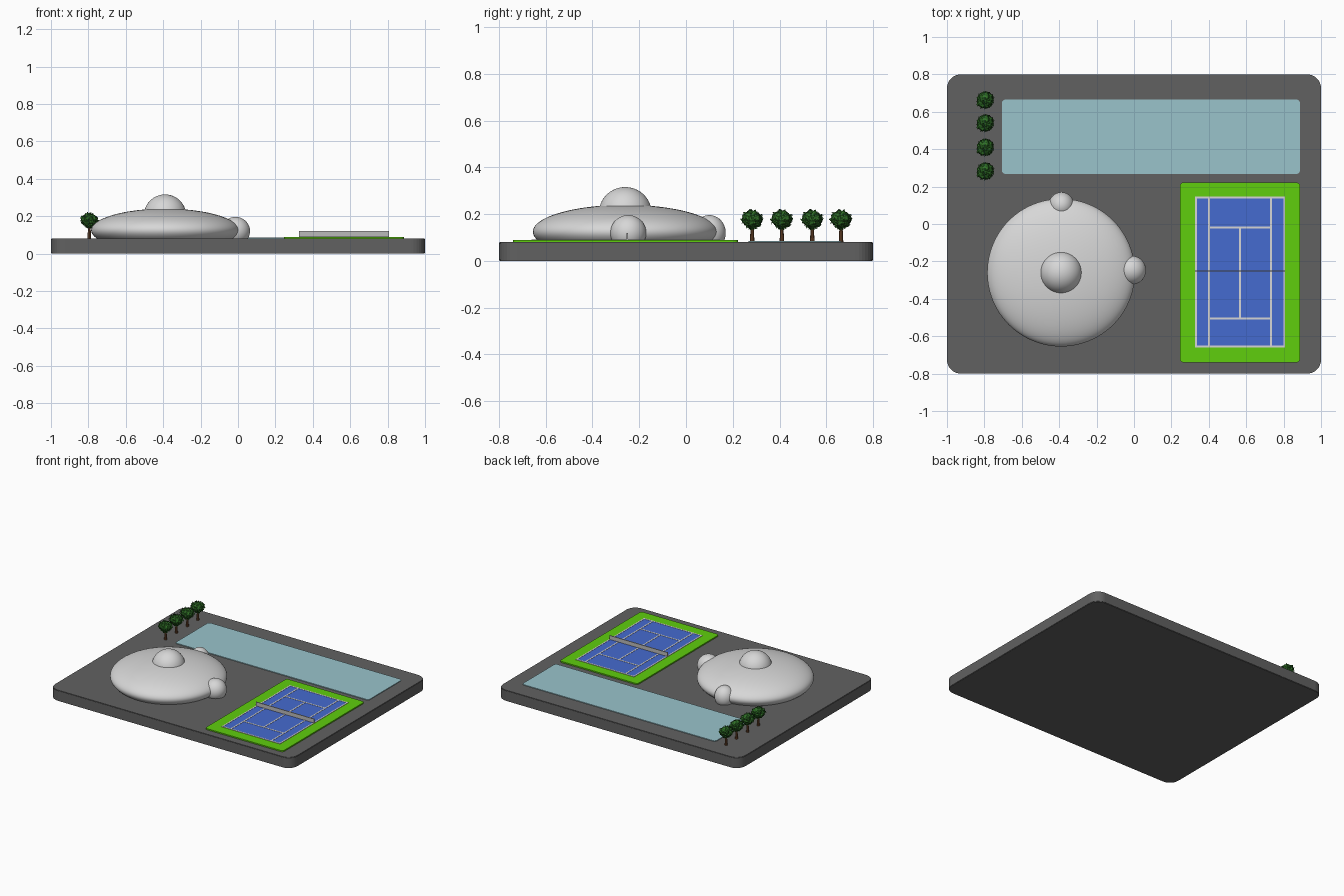
import bpy, bmesh, math, random
from mathutils import Vector, Matrix

if "Cube" in bpy.data.objects:
    bpy.data.objects.remove(bpy.data.objects["Cube"])

random.seed(4)


def mat(name, r, g, b):
    m = bpy.data.materials.new(name)
    m.diffuse_color = (r, g, b, 1)
    m.use_nodes = True
    m.node_tree.nodes["Principled BSDF"].inputs["Base Color"].default_value = m.diffuse_color
    return m


ASPHALT = mat("dark_grey", 0.12, 0.12, 0.12)
WATER = mat("pale_blue", 0.32, 0.55, 0.60)
GRASS = mat("bright_green", 0.115, 0.62, 0.004)
COURT = mat("court_blue", 0.06, 0.145, 0.63)
WHITE = mat("line_white", 0.68, 0.68, 0.68)
SHELL = mat("light_grey", 0.68, 0.68, 0.68)
NET = mat("net_grey", 0.5, 0.5, 0.5)
BARK = mat("bark_brown", 0.16, 0.065, 0.025)
LEAF = mat("leaf_green", 0.03, 0.17, 0.02)
LEAF2 = mat("leaf_dark_green", 0.012, 0.07, 0.01)


def finish(name, bm, mats, smooth=False):
    me = bpy.data.meshes.new(name)
    bm.to_mesh(me)
    bm.free()
    for m in mats:
        me.materials.append(m)
    for p in me.polygons:
        p.use_smooth = smooth
    ob = bpy.data.objects.new(name, me)
    bpy.context.collection.objects.link(ob)
    return ob


def slab(name, x0, x1, y0, y1, z0, z1, radius, m, bevel=0):
    """Plate with rounded plan corners."""
    bm = bmesh.new()
    pts = []
    corners = [(x1, y1, -1, -1), (x0, y1, 1, -1), (x0, y0, 1, 1), (x1, y0, -1, 1)]
    n = 8 if radius > 0 else 0
    for q, (cx, cy, sx, sy) in enumerate(corners):
        for i in range(n + 1):
            a = (q + (i / n if n else 0)) * math.pi / 2
            pts.append((cx + sx * radius + radius * math.cos(a),
                        cy + sy * radius + radius * math.sin(a), z0))
    f = bm.faces.new([bm.verts.new(p) for p in pts])
    r = bmesh.ops.extrude_face_region(bm, geom=[f])
    for v in r["geom"]:
        if isinstance(v, bmesh.types.BMVert):
            v.co.z = z1
    bmesh.ops.recalc_face_normals(bm, faces=bm.faces)
    if bevel:
        rim = [e for e in bm.edges if abs(e.verts[0].co.z - e.verts[1].co.z) < 1e-6]
        bmesh.ops.bevel(bm, geom=rim, offset=bevel, segments=2, affect='EDGES')
    return finish(name, bm, [m])


def dome(name, centre, size, cut_z, segs=64):
    """Ellipsoid trimmed flat at cut_z."""
    bm = bmesh.new()
    bmesh.ops.create_uvsphere(bm, u_segments=segs, v_segments=segs // 2, radius=1,
                              matrix=Matrix.Translation(centre) @ Matrix.Diagonal((*size, 1)))
    bmesh.ops.bisect_plane(bm, geom=bm.verts[:] + bm.edges[:] + bm.faces[:],
                           plane_co=(0, 0, cut_z), plane_no=(0, 0, 1), clear_inner=True)
    return finish(name, bm, [SHELL], True)


# ground and pool
slab("base", -1, 1, -0.8, 0.8, 0, 0.08, 0.075, ASPHALT, 0.003)
slab("pool", -0.707, 0.888, 0.268, 0.665, 0.079, 0.085, 0.02, WATER)

# domed building with roof cap and two entrance bumps
dome("main_dome", (-0.39, -0.26, 0.125), (0.395, 0.395, 0.115), 0.079, 96)
dome("roof_dome", (-0.39, -0.26, 0.204), (0.113, 0.113, 0.112), 0.2)
dome("side_entrance", (-0.013, -0.247, 0.12), (0.077, 0.077, 0.076), 0.079)
dome("back_entrance", (-0.388, 0.1, 0.12), (0.068, 0.07, 0.076), 0.079)

# tennis court
slab("court_surround", 0.245, 0.888, -0.74, 0.222, 0.079, 0.089, 0.02, GRASS)
slab("court_surface", 0.33, 0.805, -0.655, 0.142, 0.088, 0.0905, 0, COURT)
W = 0.005
lines = [(0.331, -0.655, 0.331, 0.141), (0.803, -0.655, 0.803, 0.141),
         (0.4, -0.655, 0.4, 0.141), (0.732, -0.655, 0.732, 0.141),
         (0.331, -0.655, 0.803, -0.655), (0.331, 0.141, 0.803, 0.141),
         (0.4, -0.505, 0.732, -0.505), (0.4, -0.018, 0.732, -0.018),
         (0.566, -0.505, 0.566, -0.018)]
for i, (x0, y0, x1, y1) in enumerate(lines):
    slab(f"court_line_{i + 1}", x0 - W, x1 + W, y0 - W, y1 + W, 0.089, 0.092, 0, WHITE)
slab("net", 0.326, 0.806, -0.255, -0.249, 0.09, 0.12, 0, NET)


# trees: tapered trunk and a ragged leafy crown, one mesh each shared by four
def make_trunk():
    bm = bmesh.new()
    bmesh.ops.create_cone(bm, cap_ends=True, segments=8, radius1=0.010, radius2=0.006,
                          depth=0.08, matrix=Matrix.Translation((0, 0, 0.04)))
    return finish("tree_trunk_1", bm, [BARK])


def make_crown():
    bm = bmesh.new()
    bmesh.ops.create_icosphere(bm, subdivisions=3, radius=1)
    for v in bm.verts:
        d = v.co.normalized()
        s = random.uniform(0.82, 1.0)
        wide = 1.0 if d.z > -0.1 else 1.0 + 0.4 * (d.z + 0.1)
        v.co = Vector((d.x * 0.049 * wide, d.y * 0.049 * wide, d.z * 0.042)) * s
        v.co.z += 0.097
    core = bm.verts[:]
    # loose leaves standing off the crown
    for _ in range(260):
        p = random.choice(core).co.copy()
        out = (p - Vector((0, 0, 0.097))).normalized()
        side = out.cross(Vector([random.uniform(-1, 1) for _ in range(3)])).normalized()
        up = (out * 0.6 + side.cross(out)).normalized()
        c = [p - up * 0.004, p + side * 0.005, p + up * 0.010, p - side * 0.005]
        bm.faces.new([bm.verts.new(q) for q in c])
    bm.normal_update()
    for f in bm.faces:
        f.material_index = 1 if random.random() < 0.35 else 0
    return finish("tree_crown_1", bm, [LEAF, LEAF2])


trunk, crown = make_trunk(), make_crown()
for i, y in enumerate((0.663, 0.54, 0.41, 0.283)):
    for src, kind in ((trunk, "trunk"), (crown, "crown")):
        ob = src
        if i:
            ob = bpy.data.objects.new(f"tree_{kind}_{i + 1}", src.data)
            bpy.context.collection.objects.link(ob)
        ob.location = (-0.795, y, 0.079)
